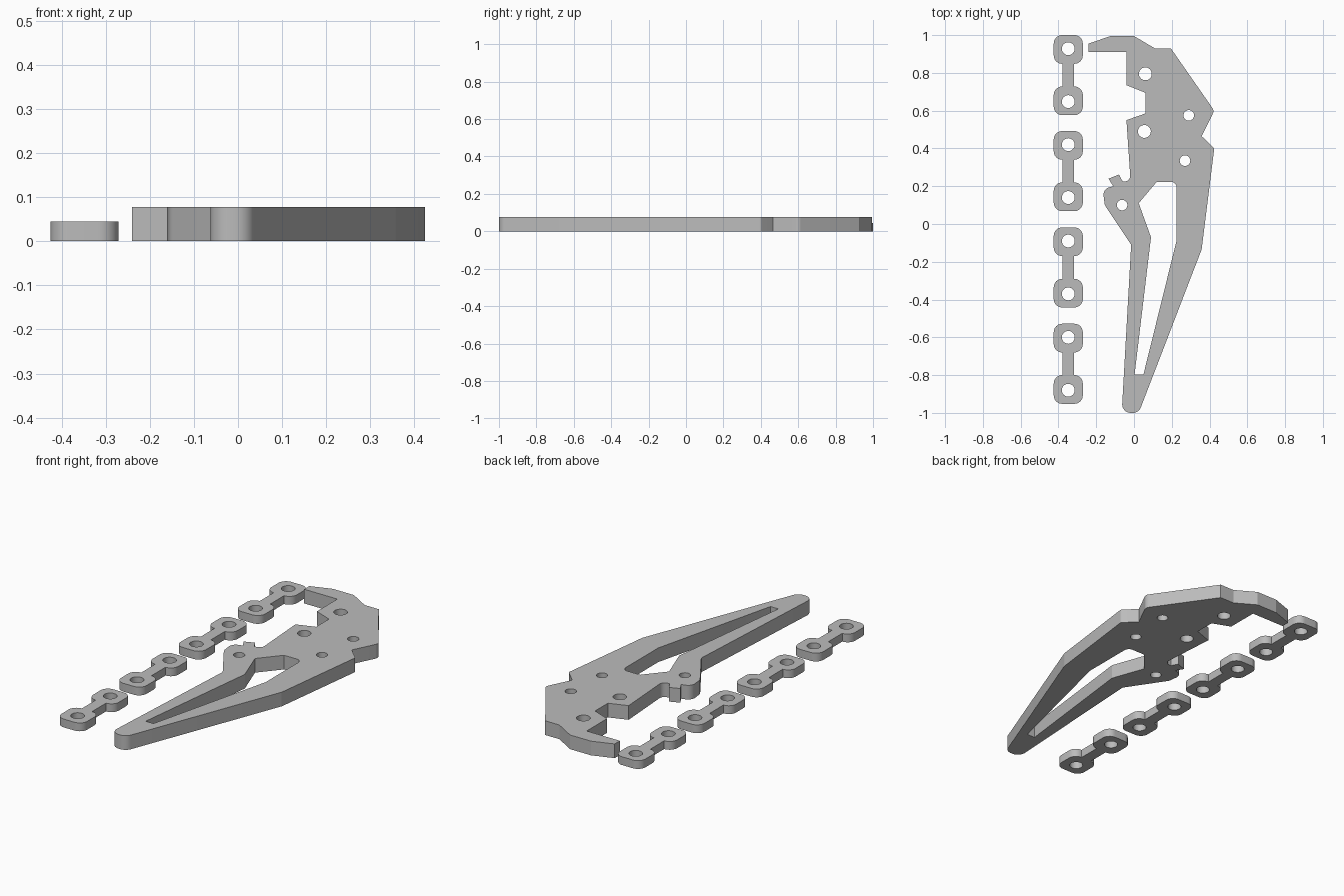
import bpy, bmesh, math
from mathutils import Vector

cube = bpy.data.objects.get("Cube")
if cube:
    bpy.data.objects.remove(cube, do_unlink=True)

grey = bpy.data.materials.new("plain grey")
grey.use_nodes = True
GREY = (0.5, 0.5, 0.5, 1)
grey.diffuse_color = GREY
grey.node_tree.nodes["Principled BSDF"].inputs["Base Color"].default_value = GREY


def rounded(corners):
    """Outline from (x, y[, radius]) corners, with arcs where a radius is given."""
    out = []
    n = len(corners)
    for i, c in enumerate(corners):
        p = Vector(c[:2])
        r = c[2] if len(c) > 2 else 0
        if not r:
            out.append(p)
            continue
        a = (Vector(corners[i - 1][:2]) - p).normalized()
        b = (Vector(corners[(i + 1) % n][:2]) - p).normalized()
        half = a.angle(b) / 2
        centre = p + (a + b).normalized() * (r / math.sin(half))
        start = p + a * (r / math.tan(half)) - centre
        end = p + b * (r / math.tan(half)) - centre
        turn = math.atan2(start.x * end.y - start.y * end.x, start.dot(end))
        steps = max(3, math.ceil(abs(turn) / math.radians(9)))
        for k in range(steps + 1):
            t = turn * k / steps
            co, si = math.cos(t), math.sin(t)
            out.append(centre + Vector((start.x * co - start.y * si,
                                        start.x * si + start.y * co)))
    return out


def circle(x, y, r, n=36):
    return [Vector((x + r * math.cos(math.tau * k / n),
                    y + r * math.sin(math.tau * k / n))) for k in range(n)]


def plate(name, loops, height):
    """Flat plate on the floor; loops after the first are holes."""
    curve = bpy.data.curves.new(name, 'CURVE')
    curve.dimensions = '2D'
    curve.fill_mode = 'BOTH'
    curve.extrude = height / 2
    for loop in loops:
        s = curve.splines.new('POLY')
        s.points.add(len(loop) - 1)
        for pt, p in zip(s.points, loop):
            pt.co = (p.x, p.y, 0, 1)
        s.use_cyclic_u = True
    temp = bpy.data.objects.new(name + "_outline", curve)
    mesh = bpy.data.meshes.new_from_object(temp)
    bpy.data.objects.remove(temp)
    bpy.data.curves.remove(curve)
    bm = bmesh.new()
    bm.from_mesh(mesh)
    bmesh.ops.translate(bm, verts=bm.verts, vec=(0, 0, height / 2))
    bmesh.ops.remove_doubles(bm, verts=bm.verts, dist=0.0003)
    bmesh.ops.recalc_face_normals(bm, faces=bm.faces)
    bm.to_mesh(mesh)
    bm.free()
    mesh.name = name
    mesh.shade_smooth()
    mesh.set_sharp_from_angle(angle=math.radians(14))
    mesh.materials.clear()
    mesh.materials.append(grey)
    obj = bpy.data.objects.new(name, mesh)
    bpy.context.collection.objects.link(obj)
    return obj


# Main frame: outline, long triangular window and pin holes
frame = rounded([
    (-0.24, 0.91), (-0.24, 0.955), (-0.125, 0.995), (0, 0.995),
    (0.11, 0.93), (0.195, 0.93), (0.425, 0.6, 0.03), (0.358, 0.465),
    (0.425, 0.4, 0.015), (0.358, -0.135, 0.05),
    (0.025, -1, 0.045), (-0.065, -1, 0.045),
    (-0.015, -0.11), (-0.155, 0.1, 0.05), (-0.165, 0.185, 0.04),
    (-0.11, 0.2), (-0.135, 0.24), (-0.08, 0.262), (-0.06, 0.225),
    (-0.018, 0.225, 0.03), (-0.04, 0.55), (0.06, 0.585), (0.06, 0.695),
    (-0.04, 0.735), (-0.04, 0.91)])
window = rounded([
    (0.12, 0.223), (0.226, 0.223, 0.03), (0.226, -0.085),
    (0.05, -0.797), (0.003, -0.797), (0.09, -0.07), (0.025, 0.11)])
pins = [(0.06, 0.795, 0.034), (0.055, 0.49, 0.034), (0.29, 0.575, 0.028),
        (0.27, 0.335, 0.028), (-0.063, 0.1, 0.028)]
plate("frame_plate", [frame, window] + [circle(*p) for p in pins], 0.077)

# Four connecting links: two rounded eyes joined by a narrow neck
LINK_X, EYE, NECK, ROUND = -0.348, 0.077, 0.031, 0.045
for i, mid in enumerate((0.788, 0.28, -0.23, -0.74)):
    side = [(EYE, -0.212, ROUND), (EYE, -0.06, ROUND), (NECK, -0.06),
            (NECK, 0.06), (EYE, 0.06, ROUND), (EYE, 0.212, ROUND)]
    corners = side + [(-c[0],) + c[1:] for c in reversed(side)]
    outline = [p + Vector((LINK_X, mid)) for p in rounded(corners)]
    eyes = [circle(LINK_X, mid + s * 0.14, 0.034) for s in (1, -1)]
    plate(f"link_{i + 1}", [outline] + eyes, 0.045)
